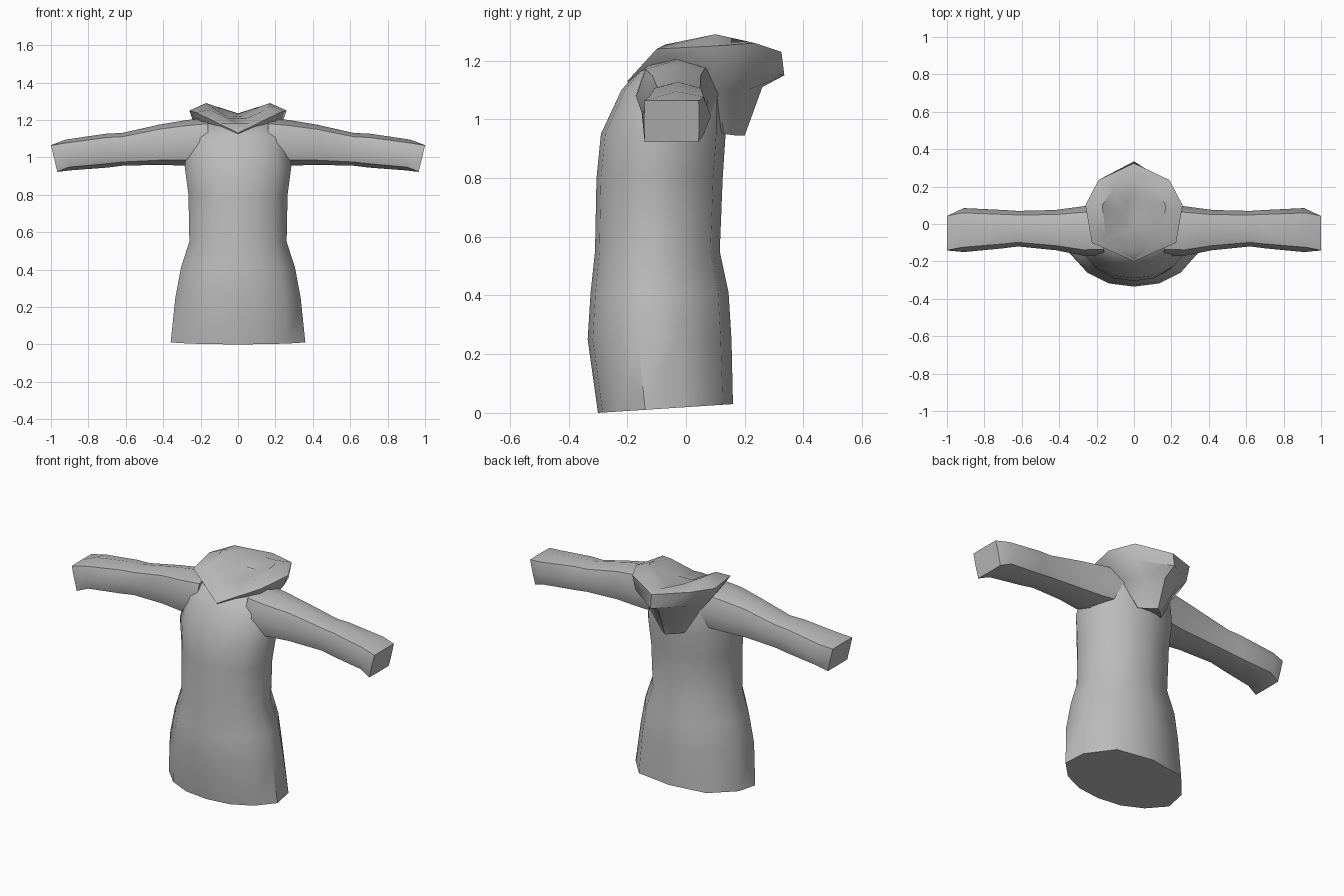
import bpy, bmesh, math

cube = bpy.data.objects.get("Cube")
if cube:
    bpy.data.objects.remove(cube)

cloth = bpy.data.materials.new("grey cloth")
cloth.use_nodes = True
GREY = (0.5, 0.5, 0.5, 1)
cloth.diffuse_color = GREY
cloth.node_tree.nodes["Principled BSDF"].inputs["Base Color"].default_value = GREY


def loft(name, rings, angle):
    """Skin closed rings of equal length and cap both ends."""
    bm = bmesh.new()
    loops = [[bm.verts.new(p) for p in ring] for ring in rings]
    n = len(loops[0])
    for a, b in zip(loops, loops[1:]):
        for i in range(n):
            j = (i + 1) % n
            bm.faces.new((a[i], a[j], b[j], b[i]))
    for end in (loops[0], loops[-1]):
        bm.faces.new(end)
    bmesh.ops.recalc_face_normals(bm, faces=bm.faces)
    mesh = bpy.data.meshes.new(name)
    bm.to_mesh(mesh)
    bm.free()
    mesh.materials.append(cloth)
    obj = bpy.data.objects.new(name, mesh)
    bpy.context.collection.objects.link(obj)
    bpy.ops.object.select_all(action="DESELECT")
    obj.select_set(True)
    bpy.context.view_layer.objects.active = obj
    bpy.ops.object.shade_smooth_by_angle(angle=math.radians(angle))
    return obj


def mirrored(half):
    """Complete a half ring that runs from the front to the back centre."""
    return half + [(-x, y, z) for x, y, z in half[-2:0:-1]]


# Coat body: height, front y, back y, half width
outline = [(0, -1), (.4, -.93), (.74, -.7), (1, -.3), (.95, .25), (.62, .85), (0, 1)]
body = [(0, -.30, .16, .36), (.25, -.335, .155, .335), (.41, -.325, .145, .305),
        (.55, -.31, .115, .26), (.8, -.305, .125, .265), (.95, -.29, .135, .285),
        (1.1, -.22, .13, .27), (1.18, -.15, .11, .21)]
rings = []
for z, front, back, width in body:
    mid, depth = (front + back) / 2, (back - front) / 2
    lift = .015 if z == 0 else 0
    rings.append(mirrored([(x * width, mid + y * depth, z + lift * (y + 1))
                           for x, y in outline]))
loft("coat_body", rings, 50)

# Sleeves: x, front y, back y, bottom z, top z, roundness, lean of the section
sleeve = [(.16, -.17, .11, .96, 1.21, .8, 0), (.27, -.17, .095, .955, 1.2, .8, 0),
          (.42, -.14, .075, .96, 1.175, .75, 0), (.62, -.12, .07, .955, 1.13, .75, 0),
          (.7, -.13, .075, .945, 1.127, .75, 0), (.91, -.15, .085, .93, 1.095, .7, .01),
          (.983, -.143, .045, .922, 1.065, .06, .017)]


def signed_power(v, e):
    return 0 if abs(v) < 1e-6 else math.copysign(abs(v) ** e, v)


for side, label in ((1, "left"), (-1, "right")):
    rings = []
    for x, front, back, low, high, e, lean in sleeve:
        ring = []
        for k in range(8):
            t = k * math.pi / 4
            u, v = signed_power(math.cos(t), e), signed_power(math.sin(t), e)
            ring.append((side * (x + lean * v), (front + back) / 2 + u * (back - front) / 2,
                         (low + high) / 2 + v * (high - low) / 2))
        rings.append(ring)
    loft(label + "_sleeve", rings, 50)

# Lowered hood: from the tip on the back, round the rim, into the hollow
hood = [
    [(0, .02, 1), (.07, .1, .97), (.08, .13, .95), (.04, .17, .945), (0, .2, .945)],
    [(0, -.1, 1.09), (.18, 0, 1.14), (.17, .1, 1.1), (.11, .21, 1.1), (0, .26, 1.11)],
    [(0, -.195, 1.12), (.2, -.09, 1.2), (.24, .09, 1.19), (.18, .22, 1.17), (0, .335, 1.15)],
    [(0, -.2, 1.13), (.225, -.1, 1.24), (.26, .1, 1.25), (.19, .235, 1.26), (0, .325, 1.23)],
    [(0, -.13, 1.15), (.15, -.07, 1.255), (.17, .1, 1.29), (.11, .19, 1.27), (0, .25, 1.235)],
    [(0, -.03, 1.18), (.05, .01, 1.21), (.06, .07, 1.22), (.04, .12, 1.22), (0, .14, 1.21)],
]
loft("hood", [mirrored(half) for half in hood], 40)
